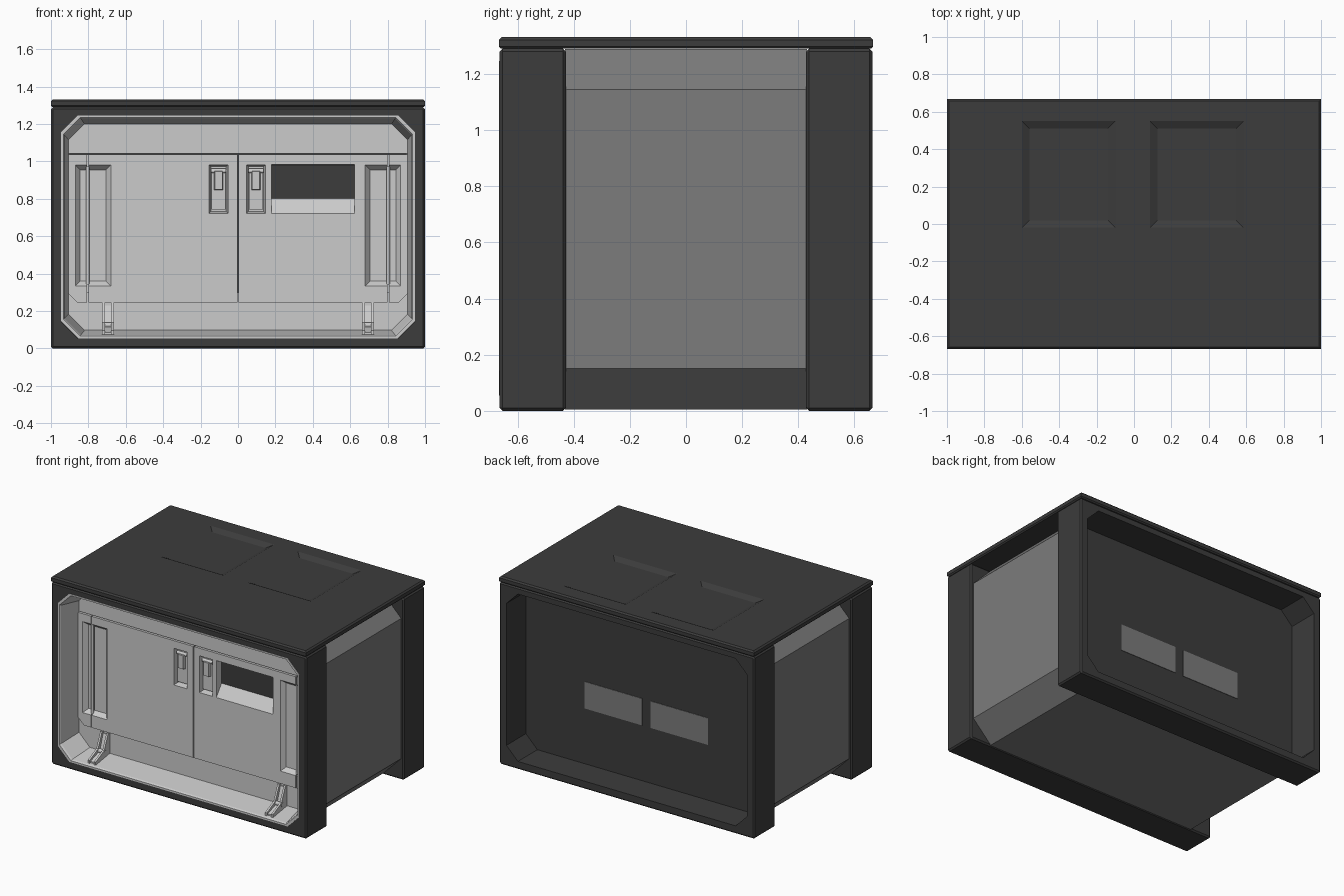
import bpy, bmesh
from mathutils import Vector

if "Cube" in bpy.data.objects:
    bpy.data.objects.remove(bpy.data.objects["Cube"])


def material(name, v):
    m = bpy.data.materials.new(name)
    m.diffuse_color = (v, v, v, 1)
    m.use_nodes = True
    m.node_tree.nodes["Principled BSDF"].inputs["Base Color"].default_value = m.diffuse_color
    return m


DARK = material("dark_shell", 0.045)
MID = material("mid_grey", 0.2)


def finish(name, bm, mat=None):
    bmesh.ops.recalc_face_normals(bm, faces=bm.faces)
    me = bpy.data.meshes.new(name)
    bm.to_mesh(me)
    bm.free()
    ob = bpy.data.objects.new(name, me)
    bpy.context.collection.objects.link(ob)
    if mat:
        me.materials.append(mat)
    return ob


def loft(name, rings, mat=None, closed=False):
    """Skin rings of equal length; closed joins last to first, else caps the ends."""
    bm = bmesh.new()
    vs = [[bm.verts.new(p) for p in r] for r in rings]
    n = len(rings[0])
    pairs = list(zip(vs, vs[1:]))
    if closed:
        pairs.append((vs[-1], vs[0]))
    for a, b in pairs:
        for i in range(n):
            j = (i + 1) % n
            bm.faces.new((a[i], a[j], b[j], b[i]))
    if not closed:
        bm.faces.new(vs[0])
        bm.faces.new(vs[-1])
    return finish(name, bm, mat)


def octagon(y, hx, z0, z1, c):
    """Rectangle with cut corners in the xz plane."""
    return [(-hx + c, y, z0), (hx - c, y, z0), (hx, y, z0 + c), (hx, y, z1 - c),
            (hx - c, y, z1), (-hx + c, y, z1), (-hx, y, z1 - c), (-hx, y, z0 + c)]


def rect_y(y, x0, x1, z0, z1, t=0):
    return [(x0 + t, y, z0 + t), (x1 - t, y, z0 + t), (x1 - t, y, z1 - t), (x0 + t, y, z1 - t)]


def rect_z(z, x0, x1, y0, y1, t=0):
    return [(x0 + t, y0 + t, z), (x1 - t, y0 + t, z), (x1 - t, y1 - t, z), (x0 + t, y1 - t, z)]


def box(name, x0, x1, y0, y1, z0, z1, mat=None):
    return loft(name, [rect_y(y0, x0, x1, z0, z1), rect_y(y1, x0, x1, z0, z1)], mat)


def prism_x(name, prof, x0, x1, mat=None):
    return loft(name, [[(x, y, z) for y, z in prof] for x in (x0, x1)], mat)


def cylinder(name, p, q, r, seg=12):
    p, q = Vector(p), Vector(q)
    bm = bmesh.new()
    bmesh.ops.create_cone(bm, cap_ends=True, segments=seg, radius1=r, radius2=r, depth=(q - p).length)
    rot = (q - p).to_track_quat('Z', 'Y').to_matrix()
    for v in bm.verts:
        v.co = rot @ v.co + (p + q) / 2
    return finish(name, bm)


def cut(ob, cutters):
    for c in cutters:
        m = ob.modifiers.new("cut", 'BOOLEAN')
        m.operation = 'DIFFERENCE'
        m.solver = 'EXACT'
        m.object = c
        bpy.context.view_layer.objects.active = ob
        bpy.ops.object.modifier_apply(modifier=m.name)
        bpy.data.objects.remove(c)


# Central body between the two frames
loft("body", [octagon(y, 0.98, 0.005, 1.289, 0.145) for y in (-0.432, 0.432)], MID)

# Front and back frames with cut-corner openings
for name, s in (("front_frame", -1), ("back_frame", 1)):
    loft(name, [octagon(s * 0.664, 0.943, 0.057, 1.243, 0.09),
                octagon(s * 0.664, 0.99, 0.01, 1.28, 0.004),
                octagon(s * 0.654, 1.0, 0.0, 1.29, 0.01),
                octagon(s * 0.438, 1.0, 0.0, 1.29, 0.01),
                octagon(s * 0.428, 0.99, 0.01, 1.28, 0.004),
                octagon(s * 0.428, 0.943, 0.057, 1.243, 0.09)], DARK, closed=True)

# Lid with two shallow tapered recesses
lid = loft("lid", [rect_z(1.29, -1, 1, -0.667, 0.667, 0.008),
                   rect_z(1.298, -1, 1, -0.667, 0.667),
                   rect_z(1.322, -1, 1, -0.667, 0.667),
                   rect_z(1.332, -1, 1, -0.667, 0.667, 0.01)], DARK)
cut(lid, [loft("lid_cutter", [rect_z(1.352, x, x + 0.5, -0.02, 0.55, -0.04),
                              rect_z(1.312, x, x + 0.5, -0.02, 0.55, 0.04)])
          for x in (-0.6, 0.085)])

# Back panel with two plates
loft("back_panel", [octagon(y, 0.95, 0.05, 1.25, 0.09) for y in (0.43, 0.446)], DARK)
for i, x in enumerate((-0.485, 0.03)):
    box(f"back_plate_{i}", x, x + 0.45, 0.44, 0.449, 0.45, 0.64, MID)

# Front tray: lip and tapering wall
loft("front_tray", [octagon(-0.485, 0.905, 0.098, 1.2, 0.085),
                    octagon(-0.655, 0.928, 0.072, 1.229, 0.088),
                    octagon(-0.667, 0.934, 0.066, 1.235, 0.09),
                    octagon(-0.667, 0.946, 0.054, 1.246, 0.09),
                    octagon(-0.485, 0.95, 0.05, 1.25, 0.09)], closed=True)
box("upper_front_strip", -0.93, 0.93, -0.49, -0.436, 1.042, 1.22)
box("lower_front_strip", -0.93, 0.93, -0.487, -0.436, 0.08, 0.3)
box("door_backing", -0.9, 0.9, -0.438, -0.431, 0.25, 1.1, DARK)


def recess(x0, x1, z0, z1, depth, t):
    """Tapered pocket cutter, full size at the door surface."""
    k = t * 0.02 / depth
    return loft("cutter", [rect_y(-0.517, x0, x1, z0, z1, -k),
                           rect_y(-0.497 + depth, x0, x1, z0, z1, t)])


# Doors with hinge pockets, seams, latch recesses and a window
for side, s in (("left", -1), ("right", 1)):
    def span(a, b):
        return sorted((s * a, s * b))

    outline = [(0.004, 0.247), (0.86, 0.247), (0.905, 0.292), (0.905, 1.036), (0.004, 1.036)]
    door = loft(f"{side}_door", [[(s * x, y, z) for x, z in outline] for y in (-0.497, -0.436)])
    cutters = [recess(*span(0.68, 0.87), 0.335, 0.98, 0.03, 0.025),
               box("seam_cutter", *span(0.799, 0.806), -0.52, -0.456, 0.2, 1.1)]
    lx = -0.155 if s < 0 else 0.045
    cutters.append(recess(lx, lx + 0.102, 0.722, 0.982, 0.045, 0.01))
    if s > 0:
        cutters.append(prism_x("window_cutter", [(-0.52, 0.722), (-0.497, 0.722), (-0.42, 0.825),
                                                 (-0.42, 0.98), (-0.52, 0.985)], 0.178, 0.622))
    cut(door, cutters)

    # Hinge rod
    cylinder(f"{side}_hinge_rod", (s * 0.803, -0.482, 0.34), (s * 0.803, -0.482, 0.975), 0.009)

    # Latch: base plate, raised paddle and pivot
    c = lx + 0.051
    box(f"{side}_latch_base", c - 0.038, c + 0.038, -0.474, -0.445, 0.742, 0.965)
    loft(f"{side}_latch_paddle", [rect_y(-0.494, c - 0.026, c + 0.026, 0.845, 0.952, 0.006),
                                  rect_y(-0.465, c - 0.026, c + 0.026, 0.845, 0.952)])
    cylinder(f"{side}_latch_pivot", (c - 0.04, -0.474, 0.95), (c + 0.04, -0.474, 0.95), 0.012)

    # Support gusset beneath the door: two cheeks, a web and a pin
    g = s * 0.695
    for i, o in enumerate((-0.024, 0.024)):
        prism_x(f"{side}_gusset_cheek_{i}", [(-0.48, 0.245), (-0.505, 0.245), (-0.55, 0.14), (-0.645, 0.095),
                                             (-0.645, 0.065), (-0.48, 0.065)], g + o - 0.007, g + o + 0.007)
    prism_x(f"{side}_gusset_web", [(-0.48, 0.23), (-0.493, 0.23), (-0.53, 0.12), (-0.635, 0.085),
                                   (-0.635, 0.065), (-0.48, 0.065)], g - 0.02, g + 0.02)
    cylinder(f"{side}_gusset_pin", (g - 0.033, -0.54, 0.125), (g + 0.033, -0.54, 0.125), 0.014)

# Dark window pane
box("window_pane", 0.18, 0.62, -0.423, -0.415, 0.825, 0.98, DARK)
box("window_shade", 0.179, 0.621, -0.428, -0.424, 0.815, 0.982, DARK)
